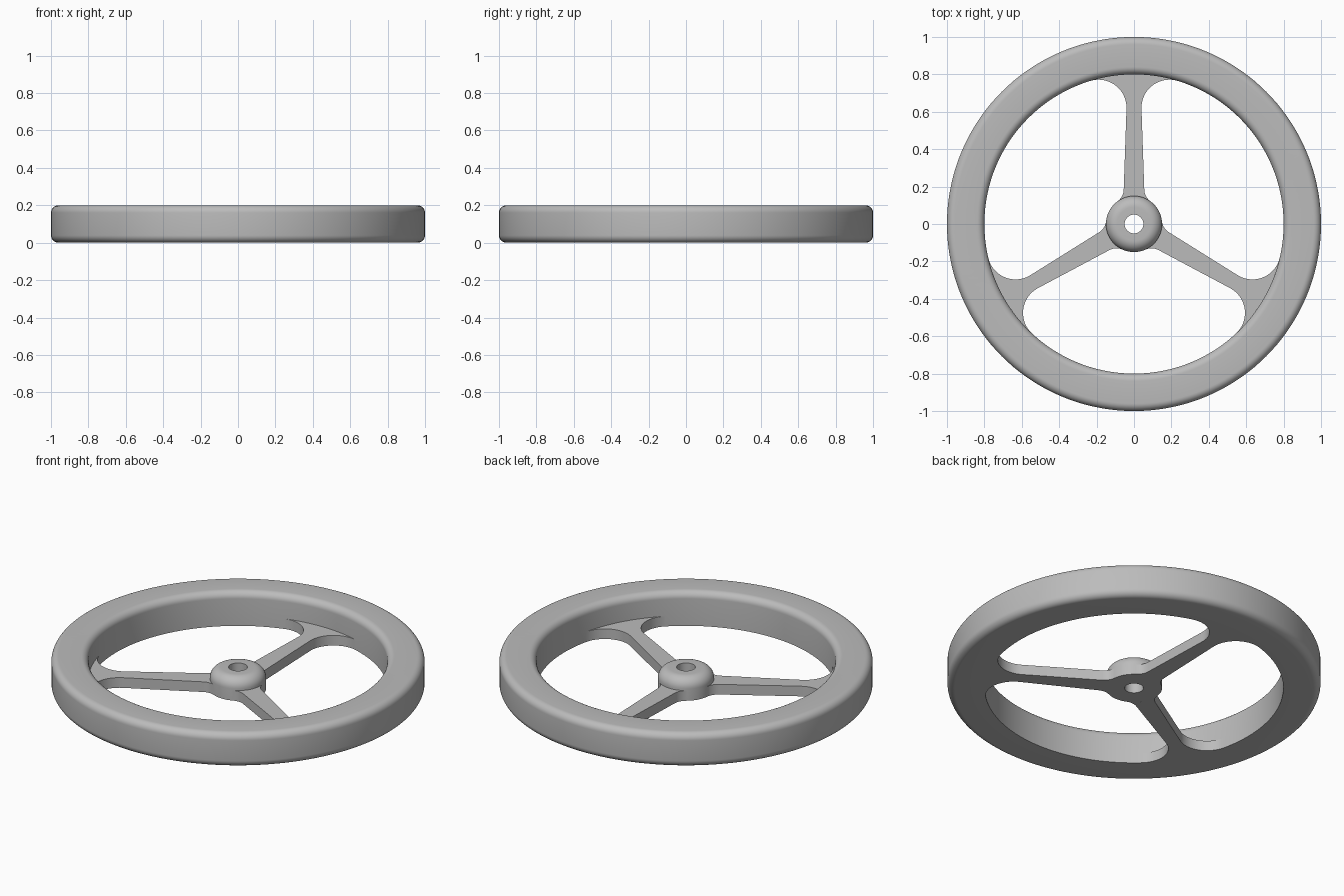
import bpy, bmesh
from math import sin, cos, pi, radians, hypot, atan2

cube = bpy.data.objects.get("Cube")
if cube:
    bpy.data.objects.remove(cube, do_unlink=True)

SEGMENTS = 144
RIM_INNER, HUB_RADIUS, BORE, PLATE = 0.8, 0.15, 0.05, 0.06

grey = bpy.data.materials.new("plain grey")
grey.use_nodes = True
colour = (0.5, 0.5, 0.5, 1)
grey.diffuse_color = colour
grey.node_tree.nodes["Principled BSDF"].inputs["Base Color"].default_value = colour


def arc(cx, cy, r, start, end, steps=10):
    """Points along an arc, angles in degrees."""
    angles = [radians(start + (end - start) * i / steps) for i in range(steps + 1)]
    return [(cx + r * cos(a), cy + r * sin(a)) for a in angles]


def finish(name, bm):
    bmesh.ops.recalc_face_normals(bm, faces=bm.faces)
    mesh = bpy.data.meshes.new(name)
    bm.to_mesh(mesh)
    bm.free()
    mesh.materials.append(grey)
    obj = bpy.data.objects.new(name, mesh)
    bpy.context.collection.objects.link(obj)
    bpy.ops.object.select_all(action='DESELECT')
    obj.select_set(True)
    bpy.context.view_layer.objects.active = obj
    bpy.ops.object.shade_smooth_by_angle(angle=radians(30))
    return obj


def lathe(name, profile):
    """Turn a closed (radius, height) profile around z."""
    bm = bmesh.new()
    rings = []
    for i in range(SEGMENTS):
        a = 2 * pi * i / SEGMENTS
        rings.append([bm.verts.new((r * cos(a), r * sin(a), z)) for r, z in profile])
    count = len(profile)
    for i, ring in enumerate(rings):
        after = rings[(i + 1) % SEGMENTS]
        for j in range(count):
            k = (j + 1) % count
            bm.faces.new((ring[j], after[j], after[k], ring[k]))
    return finish(name, bm)


# Rim: rounded outside and on the upper inner edge, square below
f = 0.04
lathe("rim", [(RIM_INNER, 0)]
      + arc(1 - f, f, f, -90, 0, 8)
      + arc(1 - f, 0.2 - f, f, 0, 90, 8)
      + arc(RIM_INNER + f, 0.2 - f, f, 90, 180, 8))

# Hub: domed boss with a through bore
lathe("hub", [(BORE, 0), (HUB_RADIUS, 0)]
      + arc(HUB_RADIUS - 0.06, 0.07, 0.06, 0, 90)
      + [(BORE, 0.13)])


def spoke_outline():
    """Tapered spoke with fillets tangent to the hub and to the rim."""
    r1, r2 = 0.08, 0.15
    x1, x2 = 0.055 + r1, 0.04 + r2
    y1 = ((HUB_RADIUS + r1) ** 2 - x1 ** 2) ** 0.5
    y2 = ((RIM_INNER - r2) ** 2 - x2 ** 2) ** 0.5
    a1 = atan2(y1, x1) * 180 / pi
    a2 = atan2(y2, x2) * 180 / pi
    side = (arc(0, 0, HUB_RADIUS, 90, a1, 6)
            + arc(x1, y1, r1, 180 + a1, 182)[1:]
            + arc(x2, y2, r2, 182, a2, 20)
            + arc(0, 0, RIM_INNER, a2, 90, 8)[1:])
    return side + [(-x, y) for x, y in side[-2:0:-1]]


# Three spokes, evenly spaced
outline = spoke_outline()
for name, turn in (("back_spoke", 0), ("right_spoke", 120), ("left_spoke", 240)):
    c, s = cos(radians(turn)), sin(radians(turn))
    bm = bmesh.new()
    low, high = [[bm.verts.new((x * c - y * s, x * s + y * c, z)) for x, y in outline]
                 for z in (0, PLATE)]
    bm.faces.new(low)
    bm.faces.new(high)
    for i, (x, y) in enumerate(outline):
        j = (i + 1) % len(outline)
        bm.faces.new((low[i], low[j], high[j], high[i]))
    finish(name, bm)
